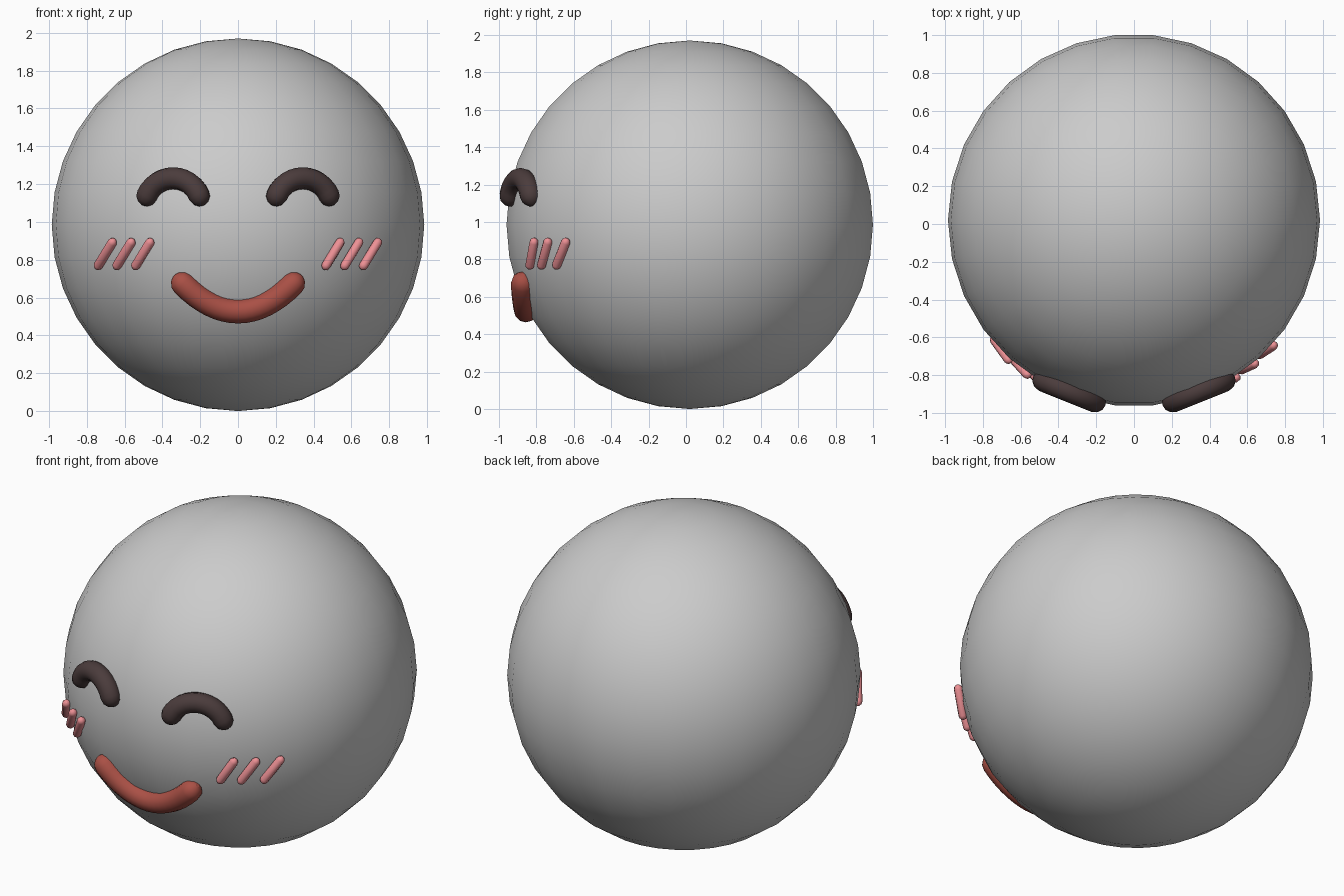
import bpy
import bmesh
from math import sin, cos, pi, radians, sqrt
from mathutils import Matrix, Vector

if "Cube" in bpy.data.objects:
    bpy.data.objects.remove(bpy.data.objects["Cube"])

R = 0.985
CENTRE = Vector((0, 0.02, R))


def material(name, rgb):
    m = bpy.data.materials.new(name)
    m.diffuse_color = (*rgb, 1)
    m.use_nodes = True
    m.node_tree.nodes["Principled BSDF"].inputs["Base Color"].default_value = m.diffuse_color
    return m


def on_head(x, z, lift=0.0):
    """Point on the front of the head, pushed out along the normal."""
    d = sqrt(R * R - x * x - (z - CENTRE.z) ** 2)
    p = Vector((x, CENTRE.y - d, z))
    return p + (p - CENTRE).normalized() * lift


def tube(name, pts, r, mat, sides=12):
    """Round-ended tube swept along a list of points."""
    a = (pts[0] - pts[1]).normalized() * r
    b = (pts[-1] - pts[-2]).normalized() * r
    cap = [radians(t) for t in (30, 60, 80)]
    path = [(pts[0] + a * sin(t), cos(t)) for t in reversed(cap)]
    path += [(p, 1.0) for p in pts]
    path += [(pts[-1] + b * sin(t), cos(t)) for t in cap]

    cu = bpy.data.curves.new(name, 'CURVE')
    cu.dimensions = '3D'
    cu.bevel_depth = r
    cu.bevel_resolution = (sides - 4) // 2
    cu.use_fill_caps = True
    sp = cu.splines.new('POLY')
    sp.points.add(len(path) - 1)
    for q, (p, s) in zip(sp.points, path):
        q.co = (*p, 1)
        q.radius = s
    ob = bpy.data.objects.new(name, cu)
    bpy.context.collection.objects.link(ob)
    bpy.ops.object.select_all(action='DESELECT')
    ob.select_set(True)
    bpy.context.view_layer.objects.active = ob
    bpy.ops.object.convert(target='MESH')
    ob = bpy.context.object
    ob.data.materials.clear()
    ob.data.materials.append(mat)
    ob.data.shade_smooth()
    return ob


dark = material("eye_brown", (0.07, 0.045, 0.045))
red = material("mouth_red", (0.40, 0.08, 0.06))
pink = material("blush_pink", (0.85, 0.28, 0.30))

# Head: ball with 30 sides, flats facing front and back
me = bpy.data.meshes.new("head")
bm = bmesh.new()
bmesh.ops.create_uvsphere(bm, u_segments=30, v_segments=18, radius=R,
                          matrix=Matrix.Translation(CENTRE) @ Matrix.Rotation(pi / 2, 4, 'Z'))
bm.to_mesh(me)
bm.free()
me.shade_smooth()
bpy.context.collection.objects.link(bpy.data.objects.new("head", me))

# Closed eyes: arches lying in a slanted plane on the head
for side, name in ((-1, "left_eye"), (1, "right_eye")):
    pts = []
    for i in range(13):
        a = radians(-67 + 134 * i / 12)
        off = 0.149 * sin(a)
        y = -0.885 + 0.055 * off / 0.137
        pts.append(Vector((side * (0.343 + off), y, 1.082 + 0.149 * cos(a))))
    tube(name, pts, 0.058, dark)

# Smiling mouth: parabola following the surface
pts = []
for i in range(17):
    x = 0.29 * (i / 8 - 1)
    pts.append(on_head(x, 0.529 + 0.145 * (x / 0.29) ** 2, 0.004))
tube("mouth", pts, 0.064, red)

# Blush strokes: three per cheek, all slanting the same way
for start, name in ((-0.73, "left_blush"), (0.46, "right_blush")):
    for k in range(3):
        x = start + 0.098 * k
        tube(f"{name}_{k + 1}", [on_head(x, 0.772, 0.012), on_head(x + 0.073, 0.892, 0.012)],
             0.025, pink, 8)
